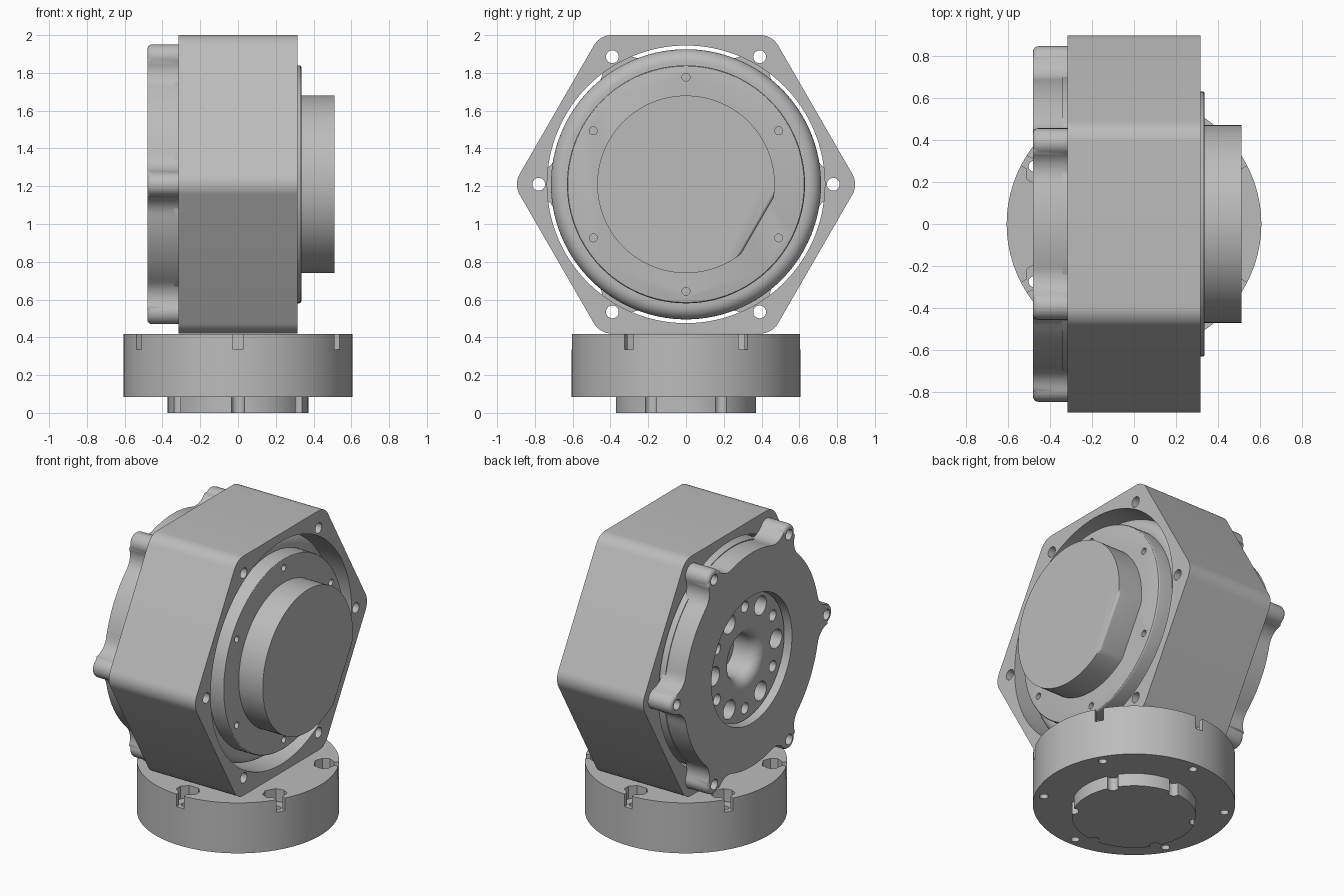
import bpy, bmesh
from math import cos, sin, pi, radians, acos, atan2

cube = bpy.data.objects.get("Cube")
if cube:
    bpy.data.objects.remove(cube, do_unlink=True)

CENTRE_Z = 1.21           # height of the horizontal motor axis
SIXTH = pi / 3
steel = bpy.data.materials.new("machined_grey")
steel.use_nodes = True
steel.diffuse_color = (0.5, 0.5, 0.5, 1)
steel.node_tree.nodes["Principled BSDF"].inputs["Base Color"].default_value = (0.5, 0.5, 0.5, 1)


def place(axis, u, v, h):
    """Map section coordinates and height along the axis to space."""
    return (h, u, v + CENTRE_Z) if axis == "x" else (u, v, h)


def circle(r, n=96, c=(0, 0)):
    return [(c[0] + r * cos(2 * pi * i / n), c[1] + r * sin(2 * pi * i / n)) for i in range(n)]


def ring_of(outline, offset=0.0):
    """Six turned copies of an outline drawn along the first axis."""
    turns = [offset + SIXTH * k for k in range(6)]
    return [[(u * cos(a) - v * sin(a), u * sin(a) + v * cos(a)) for u, v in outline] for a in turns]


def finish(bm, name):
    bmesh.ops.recalc_face_normals(bm, faces=bm.faces)
    mesh = bpy.data.meshes.new(name)
    bm.to_mesh(mesh)
    bm.free()
    mesh.materials.append(steel)
    obj = bpy.data.objects.new(name, mesh)
    bpy.context.collection.objects.link(obj)
    return obj


def prism(name, outlines, h0, h1, axis, rounding=0.0, end=None):
    """Extrude outlines from h0 to h1, optionally rounding the rim at one end."""
    bm = bmesh.new()
    for pts in outlines:
        low = [bm.verts.new(place(axis, u, v, h0)) for u, v in pts]
        high = [bm.verts.new(place(axis, u, v, h1)) for u, v in pts]
        bm.faces.new(low[::-1])
        bm.faces.new(high)
        for i in range(len(pts)):
            j = (i + 1) % len(pts)
            bm.faces.new((low[i], low[j], high[j], high[i]))
    if rounding:
        k = 0 if axis == "x" else 2
        rim = [e for e in bm.edges if all(abs(v.co[k] - end) < 1e-5 for v in e.verts)]
        bmesh.ops.bevel(bm, geom=rim, offset=rounding, segments=4, profile=0.5,
                        affect="EDGES", clamp_overlap=False)
    return finish(bm, name)


def lathe(name, profile, axis, n=128):
    """Turn (height, radius) points around the axis; both ends are closed."""
    bm = bmesh.new()
    rings = [[bm.verts.new(place(axis, u, v, h)) for u, v in circle(r, n)] for h, r in profile]
    for a, b in zip(rings, rings[1:]):
        for i in range(n):
            j = (i + 1) % n
            bm.faces.new((a[i], a[j], b[j], b[i]))
    bm.faces.new(rings[0][::-1])
    bm.faces.new(rings[-1])
    return finish(bm, name)


def cut(obj, outlines, h0, h1, axis):
    cutter = prism("cutter", outlines, h0, h1, axis)
    cutter.hide_render = True
    mod = obj.modifiers.new("cut", "BOOLEAN")
    mod.operation, mod.solver, mod.object = "DIFFERENCE", "EXACT", cutter
    bpy.context.view_layer.objects.active = obj
    bpy.ops.object.modifier_apply(modifier=mod.name)
    bpy.data.objects.remove(cutter, do_unlink=True)


def arc(h, r, radius, start, stop, n=8):
    """Quarter rounds for lathe profiles."""
    steps = [radians(start + (stop - start) * i / n) for i in range(n + 1)]
    return [(h + radius * sin(a), r + radius * cos(a)) for a in steps]


# Hexagonal housing with rounded corners, a round bore and corner bolt holes
CORNER = 0.11
corner_c = (0.79 - CORNER) / cos(pi / 6)
hexagon = []
for k in range(6):
    for i in range(9):
        a = SIXTH * k - pi / 6 + SIXTH * i / 8
        hexagon.append((corner_c * cos(SIXTH * k) + CORNER * cos(a),
                        corner_c * sin(SIXTH * k) + CORNER * sin(a)))
bolt_holes = ring_of(circle(0.034, 24, (0.78, 0)))
housing = prism("hex_housing", [hexagon], -0.315, 0.315, "x")
cut(housing, [circle(0.735, 128)] + bolt_holes, -0.6, 0.6, "x")

# Rear flange: a disc with six eared bolt lugs blended by concave fillets
BODY, LUG, FILLET, LUG_AT = 0.705, 0.065, 0.12, 0.78
d0, d1 = BODY + FILLET, LUG + FILLET
phi = acos((d0 ** 2 + LUG_AT ** 2 - d1 ** 2) / (2 * d0 * LUG_AT))
fc = (d0 * cos(phi), d0 * sin(phi))
lug_end = atan2(fc[1], fc[0] - LUG_AT)
half = [(LUG_AT + LUG * cos(lug_end * i / 8), LUG * sin(lug_end * i / 8)) for i in range(9)]
for i in range(1, 9):
    a = lug_end + pi + (phi - lug_end) * i / 8
    half.append((fc[0] + FILLET * cos(a), fc[1] + FILLET * sin(a)))
for i in range(1, 8):
    a = phi + (pi / 6 - phi) * i / 7
    half.append((BODY * cos(a), BODY * sin(a)))
lobe = [(u, -v) for u, v in half[-2:0:-1]] + half
flange = prism("rear_flange", [[p for part in ring_of(lobe) for p in part]],
               -0.48, -0.315, "x", 0.025, -0.48)
cut(flange, [circle(0.42)] + bolt_holes, -0.6, -0.2, "x")

# Motor body with a rounded shoulder
body = lathe("motor_body", [(-0.34, 0.69), (-0.34, 0.71)] + arc(0.16, 0.645, 0.07, 0, 90)
             + [(0.23, 0.6)], "x")
cut(body, [circle(0.4)], -0.5, -0.2, "x")

# Front cover plate with six screw holes
cover = lathe("front_cover", [(0.2, 0.63)] + arc(0.325, 0.62, 0.01, 0, 90, 3), "x")
cut(cover, ring_of(circle(0.021, 20, (0.567, 0)), pi / 6), 0.28, 0.4, "x")

# Output boss with one flat side
flat = acos(0.437 / 0.47)
steps = [-pi / 6 + flat + (2 * pi - 2 * flat) * i / 90 for i in range(91)]
prism("output_boss", [[(0.47 * cos(a), 0.47 * sin(a)) for a in steps]],
      0.32, 0.51, "x", 0.014, 0.51)

# Recessed rotor with a flared centre hole and alternating round holes
rotor = lathe("rotor_plate", [(-0.25, 0.14)] + arc(-0.36, 0.21, 0.07, 180, 270)
              + [(-0.43, 0.41), (-0.22, 0.41)], "x")
cut(rotor, ring_of(circle(0.062, 32, (0.325, 0))) + ring_of(circle(0.036, 24, (0.335, 0)), pi / 6),
    -0.5, -0.3, "x")

# Base disc with keyhole pockets on top and through bolt holes
base = prism("base_disc", [circle(0.605, 128)], 0.085, 0.418, "z")
side = [(0.46, 0.035), (0.5, 0.07), (0.545, 0.07), (0.575, 0.027), (0.66, 0.027)]
pocket = [(u, -v) for u, v in side] + side[::-1]
cut(base, ring_of(pocket, pi / 6), 0.335, 0.5, "z")
cut(base, ring_of(circle(0.026, 24, (0.548, 0)), pi / 6), 0.0, 0.6, "z")

# Lower spigot with six round grooves
spigot = prism("base_spigot", [circle(0.372, 128)], 0.0, 0.09, "z")
cut(spigot, ring_of(circle(0.034, 24, (0.37, 0)), pi / 6), -0.1, 0.2, "z")

# Smooth curved surfaces while keeping machined edges sharp
for obj in bpy.context.collection.objects:
    if obj.type == "MESH" and obj.data.materials and obj.data.materials[0] == steel:
        bpy.ops.object.select_all(action="DESELECT")
        obj.select_set(True)
        bpy.context.view_layer.objects.active = obj
        bpy.ops.object.shade_smooth_by_angle(angle=radians(30))
